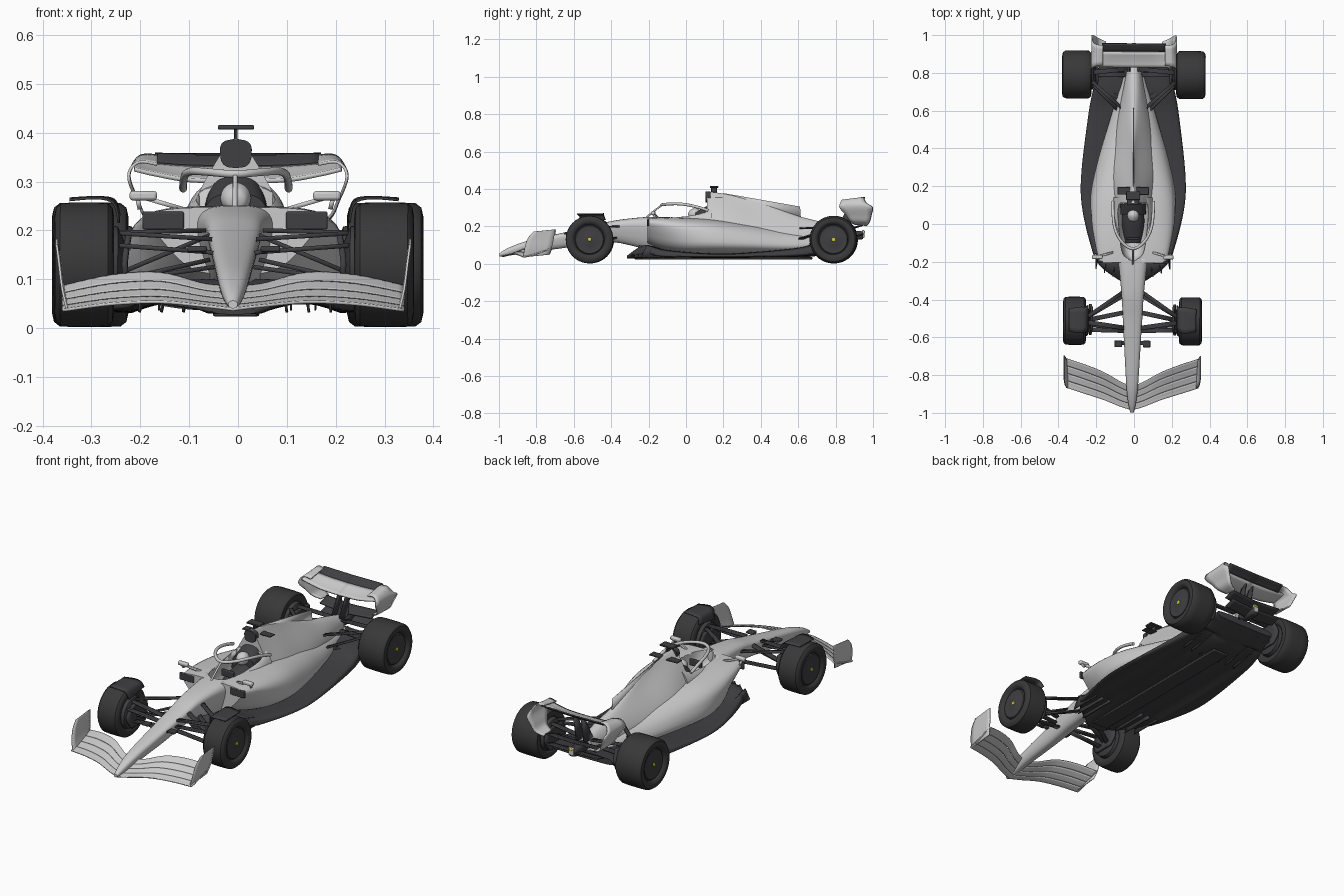
import bpy, bmesh, math

if "Cube" in bpy.data.objects:
    bpy.data.objects.remove(bpy.data.objects["Cube"])


def material(name, c):
    m = bpy.data.materials.new(name)
    m.diffuse_color = (*c, 1)
    m.use_nodes = True
    m.node_tree.nodes["Principled BSDF"].inputs["Base Color"].default_value = m.diffuse_color
    return m


DARK = material("carbon", (0.05, 0.05, 0.055))
TYRE = material("rubber", (0.04, 0.04, 0.042))
YELLOW = material("yellow", (0.75, 0.65, 0.03))


def make(name, verts, faces, mat=None, mirror=False, thick=0):
    me = bpy.data.meshes.new(name)
    me.from_pydata(verts, [], faces)
    bm = bmesh.new()
    bm.from_mesh(me)
    bmesh.ops.remove_doubles(bm, verts=bm.verts, dist=1e-5)
    bmesh.ops.recalc_face_normals(bm, faces=bm.faces)
    bm.to_mesh(me)
    bm.free()
    me.shade_smooth()
    me.set_sharp_from_angle(angle=math.radians(38))
    ob = bpy.data.objects.new(name, me)
    bpy.context.collection.objects.link(ob)
    return finish(ob, mat, mirror, thick)


def finish(ob, mat, mirror, thick=0):
    if mat:
        ob.data.materials.append(mat)
    if thick:
        s = ob.modifiers.new("thickness", 'SOLIDIFY')
        s.thickness, s.offset = thick, 0
    if mirror:
        ob.modifiers.new("mirror", 'MIRROR')
    return ob


def spline(rows, n):
    """Catmull-Rom rows of numbers."""
    out = []
    for i in range(len(rows) - 1):
        p = [rows[min(max(i + k, 0), len(rows) - 1)] for k in (-1, 0, 1, 2)]
        for j in range(n):
            t = j / n
            out.append([0.5 * (2*b + (c-a)*t + (2*a-5*b+4*c-d)*t*t + (3*b-a-3*c+d)*t**3)
                        for a, b, c, d in zip(*p)])
    return out + [list(rows[-1])]


def loft(name, rows, mat=None, n=5, m=40):
    """Rows: y, half width, bottom, top, bottom taper, top taper, squareness."""
    verts, faces = [], []
    rows = spline(rows, n)
    for y, w, z0, z1, kb, kt, p in rows:
        for k in range(m):
            a = math.tau * k / m
            px, pz = [math.copysign(abs(v) ** (2 / p), v) for v in (math.cos(a), math.sin(a))]
            t = (pz + 1) / 2
            verts.append((w * px * (kb + (kt - kb) * t), y, z0 + (z1 - z0) * t))
    for i in range(len(rows) - 1):
        faces += [(i*m+k, i*m+(k+1) % m, (i+1)*m+(k+1) % m, (i+1)*m+k) for k in range(m)]
    faces += [tuple(range(m)), tuple(range((len(rows)-1)*m, len(rows)*m))]
    return make(name, verts, faces, mat)


def strip(name, stations, mat=None, t0=0, t1=1, power=1, thick=0.005, mirror=True, n=5):
    """Wing surface. Stations: x, front y, front z, rear y, rear z."""
    verts, nv = [], 6
    rows = spline(stations, n)
    for x, y0, z0, y1, z1 in rows:
        for j in range(nv):
            t = t0 + (t1 - t0) * j / (nv - 1)
            verts.append((x, y0 + (y1 - y0) * t, z0 + (z1 - z0) * t ** power))
    faces = [(i*nv+j, i*nv+j+1, (i+1)*nv+j+1, (i+1)*nv+j)
             for i in range(len(rows) - 1) for j in range(nv - 1)]
    return make(name, verts, faces, mat, mirror, thick)


def blade(name, a, b, chord=0.02, mat=DARK):
    strip(name, [(p[0], p[1] - chord/2, p[2], p[1] + chord/2, p[2]) for p in (a, b)],
          mat, thick=0.009, n=1)


def plate(name, x, pts, thick, mat=None, mirror=False):
    return make(name, [(x, y, z) for y, z in pts], [tuple(range(len(pts)))], mat, mirror, thick)


def box(name, c, s, mat=DARK, mirror=False):
    v = [(c[0]+i*s[0]/2, c[1]+j*s[1]/2, c[2]+k*s[2]/2)
         for i in (-1, 1) for j in (-1, 1) for k in (-1, 1)]
    f = [(0, 1, 3, 2), (4, 6, 7, 5), (0, 4, 5, 1), (2, 3, 7, 6), (0, 2, 6, 4), (1, 5, 7, 3)]
    ob = make(name, v, f, mat, mirror)
    b = ob.modifiers.new("bevel", 'BEVEL')
    b.width, b.segments = min(s) * 0.3, 2
    return ob


def lathe(name, profile, y, z, mat, seg=40):
    """Spin (x, radius) profile around a sideways axle."""
    n = len(profile)
    verts = [(x, y + r*math.cos(math.tau*k/seg), z + r*math.sin(math.tau*k/seg))
             for k in range(seg) for x, r in profile]
    faces = [(k*n+j, k*n+j+1, (k+1) % seg*n+j+1, (k+1) % seg*n+j)
             for k in range(seg) for j in range(n - 1)]
    return make(name, verts, faces, mat, True)


def tube(name, pts, r):
    cu = bpy.data.curves.new(name, 'CURVE')
    cu.dimensions, cu.bevel_depth, cu.use_fill_caps, cu.bevel_resolution = '3D', r, True, 3
    sp = cu.splines.new('NURBS')
    sp.points.add(len(pts) - 1)
    for p, co in zip(sp.points, pts):
        p.co = (*co, 1)
    sp.use_endpoint_u, sp.order_u = True, 3
    bpy.context.collection.objects.link(bpy.data.objects.new(name, cu))


# Bodywork
tub = loft("nose_and_tub", [
    (-.998, .012, .040, .056, .8, .8, 2), (-.95, .022, .043, .085, .8, 1, 2.2),
    (-.85, .036, .060, .122, .7, 1, 2.5), (-.65, .050, .085, .168, .6, 1, 3),
    (-.50, .060, .110, .202, .6, 1, 3), (-.38, .070, .115, .232, .5, 1, 3),
    (-.22, .090, .080, .250, .5, 1, 3), (-.10, .110, .056, .254, .6, 1, 3),
    (.04, .128, .056, .274, .8, .9, 3), (.14, .130, .056, .305, 1, .75, 3)])
pods = loft("sidepods", [
    (-.205, .205, .110, .247, .45, 1, 4), (-.12, .225, .075, .250, .6, 1, 3.5),
    (0, .240, .054, .247, .85, .95, 3.2), (.15, .240, .053, .238, 1, .85, 3),
    (.35, .210, .053, .212, 1, .7, 2.6), (.55, .150, .056, .180, 1, .6, 2.4),
    (.72, .085, .070, .155, 1, .7, 2.2), (.84, .045, .100, .150, 1, .8, 2)])
loft("engine_cover", [
    (.112, .150, .120, .388, 1, .16, 2.8), (.25, .180, .100, .366, 1, .06, 2.3),
    (.42, .160, .080, .318, 1, .08, 2.2), (.60, .105, .080, .256, 1, .35, 2.1),
    (.72, .066, .090, .225, 1, .6, 2.2), (.83, .038, .110, .195, 1, .8, 2.2)])
plate("engine_fin", 0, [(.2, .378), (.61, .306), (.615, .235), (.3, .2)], .005)
loft("airbox_inlet", [(.104, .034, .328, .386, .9, 1, 3), (.13, .034, .328, .386, .9, 1, 3)], DARK, n=1)
box("sidepod_inlet", (.147, -.202, .22), (.085, .012, .037), DARK, True)

# Cockpit opening, cut from tub and sidepods
cutter = loft("cockpit_cutter", [(-.19, .02, .2, .4, 1, 1, 2.5), (-.14, .060, .16, .4, 1, 1, 3),
                                 (.04, .080, .15, .4, 1, 1, 3), (.105, .075, .15, .4, 1, 1, 3)])
cutter.hide_render = True
cutter.display_type = 'WIRE'
for ob in (tub, pods):
    b = ob.modifiers.new("cockpit", 'BOOLEAN')
    b.operation, b.object, b.solver = 'DIFFERENCE', cutter, 'EXACT'
loft("headrest", [(.05, .07, .16, .275, 1, .9, 3), (.112, .078, .16, .31, 1, .7, 3)], DARK)
loft("driver_torso", [(-.1, .04, .14, .18, 1, 1, 2), (.0, .065, .14, .22, 1, .8, 2.4),
                      (.07, .06, .14, .24, 1, .8, 2.4)], DARK)
loft("helmet", [(.012, .006, .26, .27, 1, 1, 2), (.02, .022, .242, .286, 1, 1, 2),
                (.045, .031, .235, .298, 1, 1, 2), (.07, .025, .24, .29, 1, 1, 2),
                (.085, .006, .26, .275, 1, 1, 2)])
box("steering_wheel", (0, -.075, .232), (.07, .014, .035))

# Halo, mirrors and cameras
side = [(.108, .12, .285), (.108, .06, .306), (.098, -.03, .322), (.06, -.10, .32)]
tube("halo_ring", side + [(0, -.14, .314)] + [(-x, y, z) for x, y, z in side[::-1]], .008)
tube("halo_pillar", [(0, -.125, .316), (0, -.165, .29), (0, -.215, .245)], .005)
box("mirror", (.188, -.175, .271), (.056, .022, .019), None, True)
blade("mirror_stay", (.18, -.172, .265), (.105, -.15, .243), .012, None)
blade("mirror_strut", (.20, -.172, .265), (.195, -.16, .243), .012, None)
box("roll_hoop_camera", (0, .15, .411), (.074, .045, .009))
box("camera_mast", (0, .15, .397), (.007, .03, .03))
box("roll_hoop_winglet", (0, .175, .356), (.165, .04, .005))
box("nose_camera", (.075, -.635, .162), (.04, .035, .012), DARK, True)
blade("nose_camera_stay", (.07, -.63, .16), (.03, -.63, .15))

# Floor with tunnels raised into the underside
floor = loft("floor", [
    (-.315, .045, .028, .044, 1, 1, 3), (-.22, .180, .030, .100, 1, .95, 4),
    (-.10, .235, .030, .075, 1, .92, 4), (.10, .278, .030, .058, 1, .95, 4),
    (.28, .280, .030, .058, 1, .95, 4), (.58, .245, .034, .084, 1, .94, 4),
    (.70, .222, .042, .112, 1, .95, 4), (.76, .205, .06, .12, 1, .95, 4),
    (.86, .18, .095, .13, 1, .95, 4)], DARK, m=72)
for v in floor.data.vertices:
    u = abs(v.co.x) / .25
    if v.co.z < .1 and v.co.y < .75 and .22 < u < .85 and v.normal.z < -.5:
        v.co.z += .02 * math.sin(math.pi * (u - .22) / .63)
box("floor_plank", (0, .2, .03), (.09, .95, .012))
for i, x in enumerate((.10, .145, .19)):
    strip(f"floor_fence_{i}", [(x, -.25 + .02*i, .10, -.08, .06), (x + .006, -.28 + .02*i, .033, -.06, .032)],
          DARK, n=1)
    strip(f"diffuser_strake_{i}", [(.06 + .05*i, .58, .06, .83, .12), (.06 + .05*i, .58, .036, .83, .085)],
          DARK, n=1, thick=.004)

# Front wing: four stacked elements and curved endplates
wing = [(0, -.985, .038, -.86, .085), (.06, -.968, .045, -.835, .09), (.15, -.932, .053, -.785, .113),
        (.25, -.90, .049, -.745, .108), (.35, -.868, .036, -.712, .086)]
for i in range(4):
    strip(f"front_wing_element_{i}", wing, None, i * .25, i * .25 + .24, 1.3, .006)
strip("front_wing_endplate", [(.340, -.868, .036, -.73, .05), (.350, -.862, .08, -.715, .09),
                              (.357, -.845, .135, -.703, .145), (.362, -.812, .172, -.697, .184)])

# Rear wing
strip("rear_wing_main_plane", [(0, .83, .300, .912, .328), (.10, .83, .303, .912, .33),
                               (.17, .83, .315, .912, .335), (.212, .83, .325, .912, .34)], power=1.4, thick=.009)
strip("rear_wing_flap", [(0, .915, .326, .955, .354), (.17, .915, .33, .955, .356)], DARK, power=.8, thick=.007)
strip("rear_wing_endplate", [(.165, .838, .335, .945, .353), (.200, .835, .340, .95, .352),
                             (.220, .826, .325, .965, .325), (.222, .822, .300, .998, .302),
                             (.206, .855, .262, .992, .262), (.188, .88, .228, .982, .225),
                             (.150, .90, .212, .965, .205)], thick=.006)
for z in (.155, .205):
    strip("beam_wing", [(0, .88, z - .02, .945, z), (.15, .89, z - .012, .95, z + .006)], DARK, thick=.006)
plate("rear_wing_pylon", .022, [(.80, .18), (.87, .31), (.90, .32), (.875, .18)], .006, DARK, True)
box("crash_structure", (0, .89, .152), (.045, .12, .045))
box("rear_light", (0, .948, .16), (.03, .012, .04), None)
box("rear_light_lens", (0, .952, .172), (.024, .012, .01), YELLOW)

# Wheels
for end, y, cx, h in (("front", -.514, .307, .061), ("rear", .79, .302, .078)):
    prof = [(-.75, 0), (-.75, .08), (-.93, .088), (-1, .1), (-.95, .117), (-.8, .126), (-.4, .1275)]
    prof += [(-x, r) for x, r in prof[::-1]]
    lathe(end + "_wheel", [(cx + x * h, r) for x, r in prof], y, .1295, TYRE)
    o = cx + h * .75
    lathe(end + "_wheel_cover", [(o, .078), (o + .006, .074), (o + .003, .045), (o + .008, .03),
                                 (o + .008, 0)], y, .1295, DARK)
    lathe(end + "_hub", [(o, .011), (o + .012, .009), (o + .012, 0)], y, .1295, YELLOW, 12)
    i = cx - h
    lathe(end + "_brake_drum", [(i + .02, .085), (i - .008, .078), (i - .02, .05), (i - .02, 0)], y, .1295, DARK)
    strip(end + "_brake_scoop", [(i - .03, y - .04, .19, y + .07, .19), (i - .022, y - .075, .13, y + .09, .13),
                                 (i - .03, y - .05, .075, y + .06, .075)], DARK, thick=.012)
strip("wheel_winglet", [(.236, -.555, .215, -.43, .235), (.246, -.57, .255, -.44, .262),
                        (.28, -.58, .266, -.44, .268), (.337, -.57, .262, -.45, .265)], DARK, n=4)

# Suspension arms: wheel end, body end
arms = {"front_upper": [((.25, -.50, .195), (.05, -.36, .20)), ((.25, -.52, .195), (.045, -.55, .182))],
        "front_lower": [((.25, -.50, .095), (.05, -.38, .14)), ((.25, -.53, .095), (.04, -.55, .125))],
        "front_pushrod": [((.24, -.51, .11), (.05, -.47, .19))],
        "front_steering": [((.25, -.56, .17), (.045, -.565, .155))],
        "rear_upper": [((.24, .77, .195), (.07, .62, .19)), ((.24, .80, .195), (.03, .82, .18))],
        "rear_lower": [((.24, .77, .085), (.07, .66, .11)), ((.24, .80, .085), (.03, .85, .13))],
        "rear_pullrod": [((.24, .76, .18), (.08, .60, .13))],
        "driveshaft": [((.24, .79, .13), (.02, .79, .14))]}
for name, pairs in arms.items():
    for a, b in pairs:
        blade(name + "_arm", a, b, .024)

# The whole car sits turned very slightly
for ob in bpy.context.collection.objects:
    ob.rotation_euler.z = -.0055
    ob.location.x = -.005
